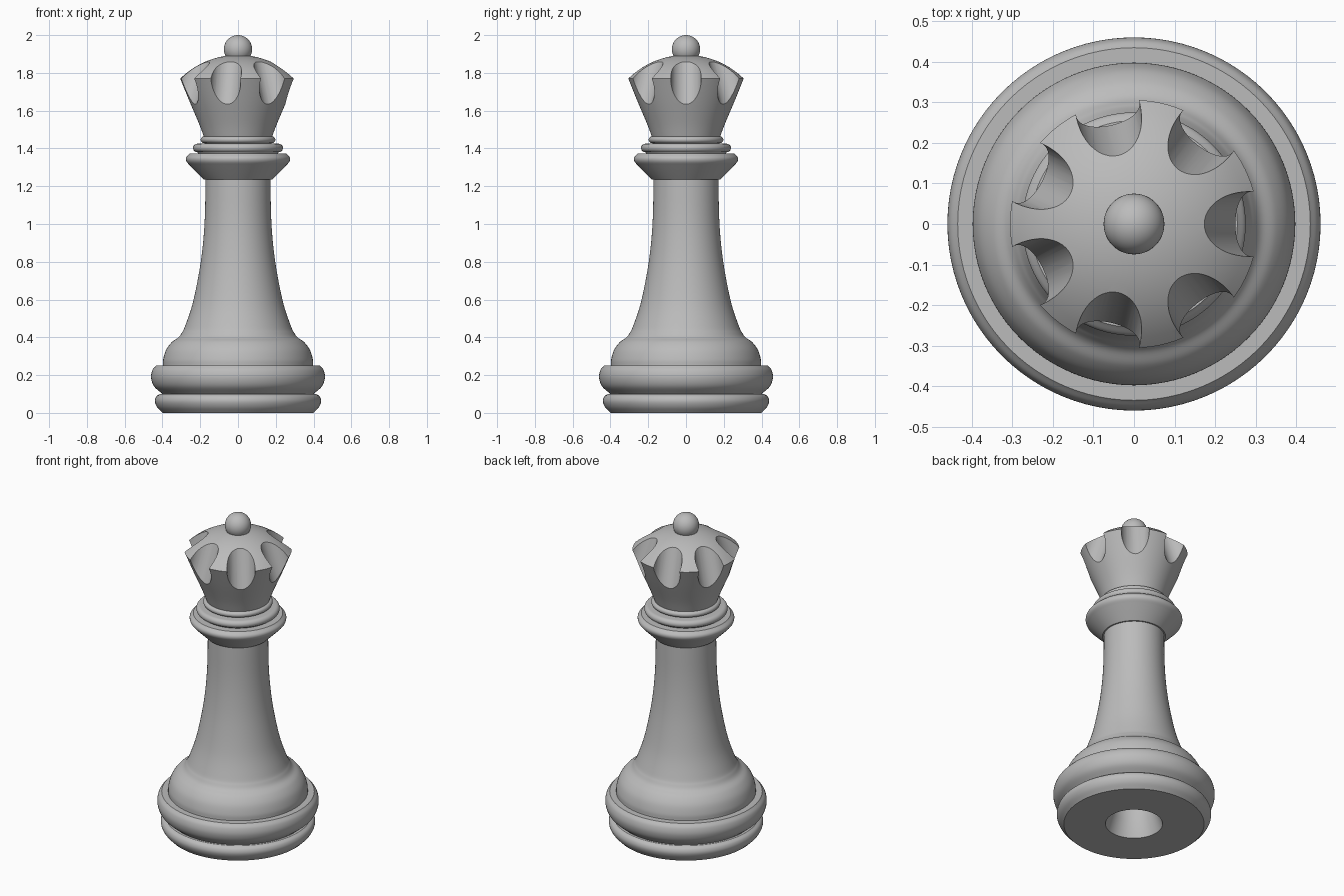
import bpy, bmesh, math
from mathutils import Matrix, Vector

cube = bpy.data.objects.get("Cube")
if cube:
    bpy.data.objects.remove(cube, do_unlink=True)

grey = bpy.data.materials.new("plain grey")
grey.use_nodes = True
grey.diffuse_color = (0.5, 0.5, 0.5, 1)
grey.node_tree.nodes["Principled BSDF"].inputs["Base Color"].default_value = grey.diffuse_color


def spline(points, steps=6):
    """Smooth curve through (radius, height) points."""
    p = [Vector(q) for q in points]
    p = [2 * p[0] - p[1]] + p + [2 * p[-1] - p[-2]]
    out = []
    for a, b, c, d in zip(p, p[1:], p[2:], p[3:]):
        for i in range(steps):
            t = i / steps
            out.append(0.5 * (2 * b + (c - a) * t + (2 * a - 5 * b + 4 * c - d) * t ** 2
                              + (3 * b - a - 3 * c + d) * t ** 3))
    return [tuple(v) for v in out + [p[-2]]]


def bead(low, high, inner, outer, steps=12):
    """Rounded bulge between two heights."""
    mid, half = (low + high) / 2, (high - low) / 2
    angles = [math.pi * (i / steps - 0.5) for i in range(steps + 1)]
    return [(inner + (outer - inner) * math.cos(a), mid + half * math.sin(a)) for a in angles]


def finish(name, bm):
    bmesh.ops.remove_doubles(bm, verts=bm.verts, dist=1e-5)
    bmesh.ops.recalc_face_normals(bm, faces=bm.faces)
    mesh = bpy.data.meshes.new(name)
    bm.to_mesh(mesh)
    bm.free()
    mesh.materials.append(grey)
    ob = bpy.data.objects.new(name, mesh)
    bpy.context.collection.objects.link(ob)
    return ob


def lathe(name, profile, bottom=None):
    """Revolve a profile, closed to the axis at both ends."""
    start = bottom or [(0, profile[0][1])]
    pts = start + profile + [(0, profile[-1][1])]
    bm = bmesh.new()
    verts = [bm.verts.new((r, 0, z)) for r, z in pts]
    edges = [bm.edges.new(pair) for pair in zip(verts, verts[1:])]
    bmesh.ops.spin(bm, geom=verts + edges, cent=(0, 0, 0), axis=(0, 0, 1),
                   angle=math.tau, steps=96, use_merge=False)
    return finish(name, bm)


# Base: foot ring with the hollow underneath, large ring, shoulder and column
hollow = [(0, 0.3), (0.12, 0.3), (0.13, 0.1), (0.163, 0)]
foot = spline([(0.4, 0), (0.428, 0.03), (0.44, 0.06), (0.434, 0.085), (0.415, 0.1)])
ring = spline([(0.4, 0.1), (0.444, 0.14), (0.46, 0.185), (0.454, 0.225), (0.435, 0.25)])
shoulder = spline([(0.398, 0.25), (0.396, 0.285), (0.38, 0.335), (0.35, 0.375), (0.315, 0.4),
                   (0.297, 0.425), (0.28, 0.46), (0.24, 0.58), (0.205, 0.75), (0.185, 0.9),
                   (0.175, 1.05), (0.172, 1.24)])
parts = [lathe("pedestal", foot + ring + shoulder, hollow)]

# Collar and neck rings
collar = [(0.18, 1.235)] + spline([(0.25, 1.305), (0.272, 1.33), (0.274, 1.352), (0.255, 1.373)])
parts.append(lathe("collar", collar))
parts.append(lathe("lower_neck_ring", [(0.205, 1.365)] + bead(1.38, 1.425, 0.215, 0.238)))
parts.append(lathe("upper_neck_ring", [(0.17, 1.42)] + bead(1.428, 1.464, 0.178, 0.198)))

# Crown: flared cup with a domed top
rim, rim_z, rise = 0.306, 1.77, 0.125
sphere = (rim ** 2 + rise ** 2) / (2 * rise)
dome = [(rim * k / 12, rim_z + rise - sphere + math.sqrt(sphere ** 2 - (rim * k / 12) ** 2))
        for k in range(12, 0, -1)]
cup = spline([(0.178, 1.455), (0.206, 1.53), (0.257, 1.65), (rim, rim_z)])
crown = lathe("crown", cup + dome)
parts.append(crown)

# Seven tilted round notches cut into the crown
bm = bmesh.new()
for i in range(7):
    place = (Matrix.Rotation(math.tau * i / 7, 4, "Z") @ Matrix.Translation((0.288, 0, 1.771))
             @ Matrix.Rotation(math.radians(-18.8), 4, "Y"))
    bmesh.ops.create_cone(bm, cap_ends=True, segments=48, radius1=0.08, radius2=0.08,
                          depth=0.5, matrix=place)
cutter = finish("notch_cutter", bm)
cutter.hide_render = True
cut = crown.modifiers.new("notches", "BOOLEAN")
cut.operation, cut.solver, cut.object = "DIFFERENCE", "EXACT", cutter
cut.use_self = True
bpy.context.view_layer.objects.active = crown
bpy.ops.object.modifier_apply(modifier=cut.name)
bpy.data.objects.remove(cutter, do_unlink=True)

# Ball on top
bm = bmesh.new()
bmesh.ops.create_uvsphere(bm, u_segments=48, v_segments=24, radius=0.075,
                          matrix=Matrix.Translation((0, 0, 1.925)))
parts.append(finish("top_ball", bm))

# Smooth shading with crisp creases
bpy.ops.object.select_all(action="DESELECT")
for ob in parts:
    ob.select_set(True)
bpy.context.view_layer.objects.active = parts[0]
bpy.ops.object.shade_smooth_by_angle(angle=math.radians(30))
